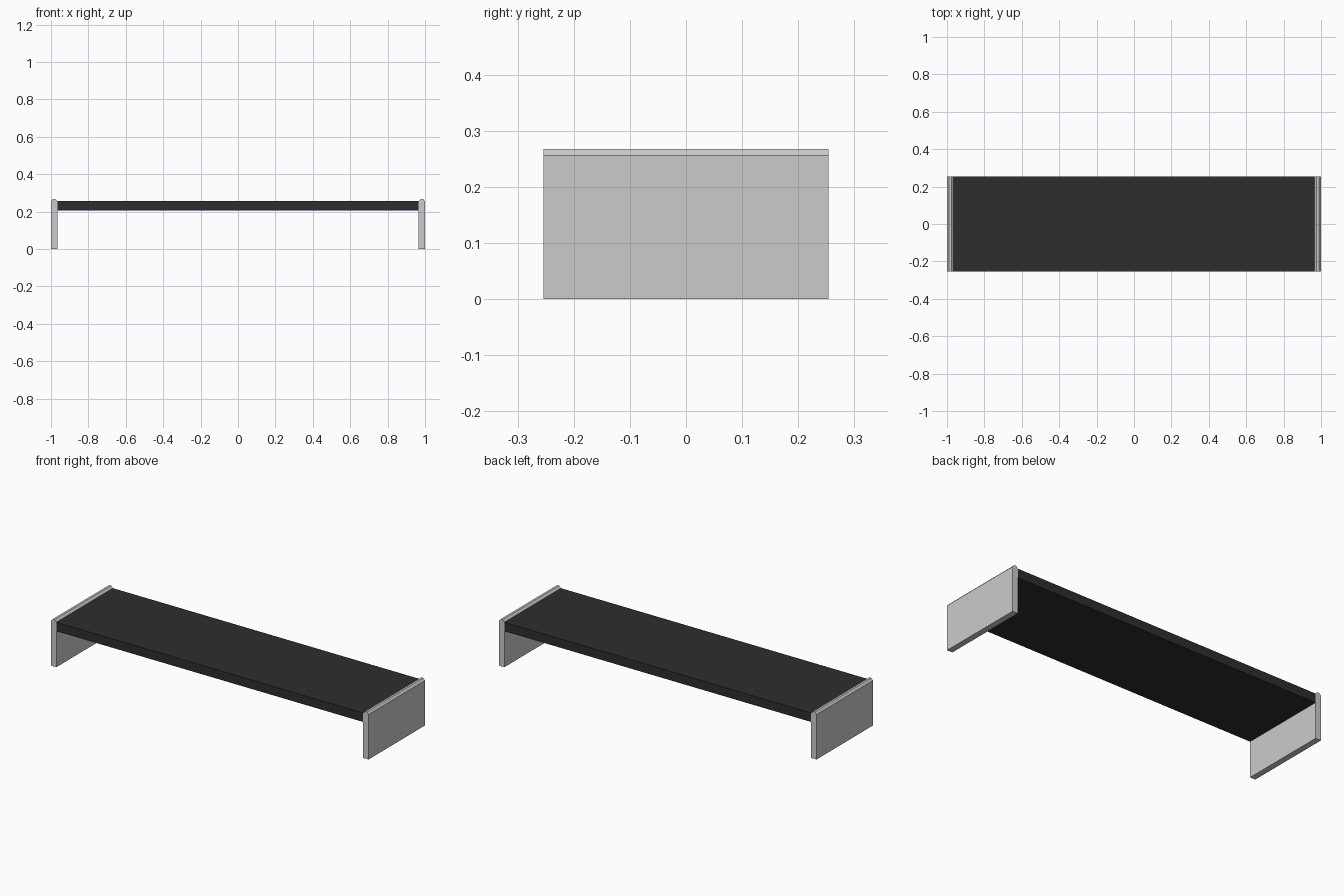
import bpy
import bmesh

cube = bpy.data.objects.get("Cube")
if cube:
    bpy.data.objects.remove(cube, do_unlink=True)

HALF_DEPTH = 0.254


def make_material(name, value):
    mat = bpy.data.materials.new(name)
    mat.use_nodes = True
    colour = (value, value, value, 1)
    mat.diffuse_color = colour
    mat.node_tree.nodes["Principled BSDF"].inputs["Base Color"].default_value = colour
    return mat


def extrude_profile(name, profile, mat):
    """Sweep an x-z outline from front to back."""
    bm = bmesh.new()
    face = bm.faces.new([bm.verts.new((x, -HALF_DEPTH, z)) for x, z in profile])
    result = bmesh.ops.extrude_face_region(bm, geom=[face])
    verts = [v for v in result["geom"] if isinstance(v, bmesh.types.BMVert)]
    bmesh.ops.translate(bm, verts=verts, vec=(0, 2 * HALF_DEPTH, 0))
    bmesh.ops.recalc_face_normals(bm, faces=bm.faces)
    mesh = bpy.data.meshes.new(name)
    bm.to_mesh(mesh)
    bm.free()
    mesh.materials.append(mat)
    obj = bpy.data.objects.new(name, mesh)
    bpy.context.collection.objects.link(obj)
    return obj


light_grey = make_material("light grey", 0.6)
charcoal = make_material("charcoal", 0.027)

# Shelf board between the side panels
shelf = [(-0.966, 0.205), (0.966, 0.205), (0.966, 0.256), (-0.966, 0.256)]
extrude_profile("shelf_board", shelf, charcoal)

# Upright side panels with chamfered top edges
panel = [(0.966, 0), (1, 0), (1, 0.256), (0.989, 0.268), (0.977, 0.268), (0.966, 0.256)]
for side, sign in (("left", 1), ("right", -1)):
    extrude_profile(side + "_side_panel", [(sign * x, z) for x, z in panel], light_grey)
